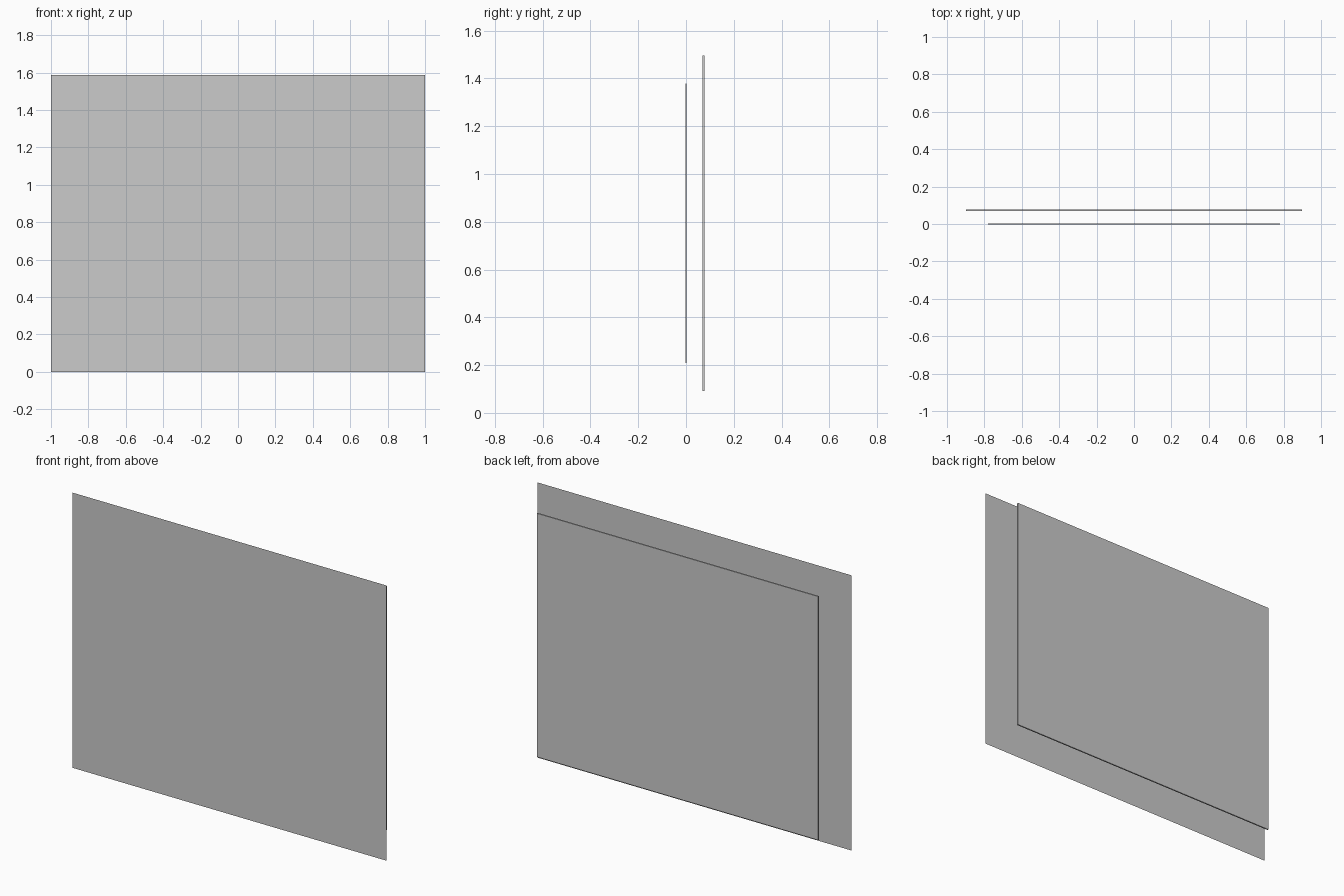
import bpy, bmesh
from mathutils import Matrix, Vector

if "Cube" in bpy.data.objects:
    bpy.data.objects.remove(bpy.data.objects["Cube"])

MID = 0.793  # shared centre height of the layers


def finish(name, bm):
    mesh = bpy.data.meshes.new(name)
    bm.to_mesh(mesh)
    bm.free()
    obj = bpy.data.objects.new(name, mesh)
    bpy.context.collection.objects.link(obj)
    return obj


def box(name, centre, size):
    bm = bmesh.new()
    bmesh.ops.create_cube(bm, size=1, matrix=Matrix.Translation(centre) @ Matrix.Diagonal((*size, 1)))
    return finish(name, bm)


def sheet(name, x0, x1, z0, z1, y):
    # single upright face looking towards -y
    bm = bmesh.new()
    corners = [(x0, y, z0), (x1, y, z0), (x1, y, z1), (x0, y, z1)]
    bm.faces.new([bm.verts.new(Vector(c)) for c in corners])
    return finish(name, bm)


# Large front sheet and the small label lying on it
sheet("front_sheet", -1, 1, 0, 2 * MID, -0.077)
sheet("corner_label", 0.567, 0.788, 0.053, 0.138, -0.078)

# Thin middle panel
box("middle_panel", (0, 0, MID), (1.562, 0.003, 1.17))

# Thicker backing board
box("back_board", (0, 0.074, MID), (1.794, 0.008, 1.404))
